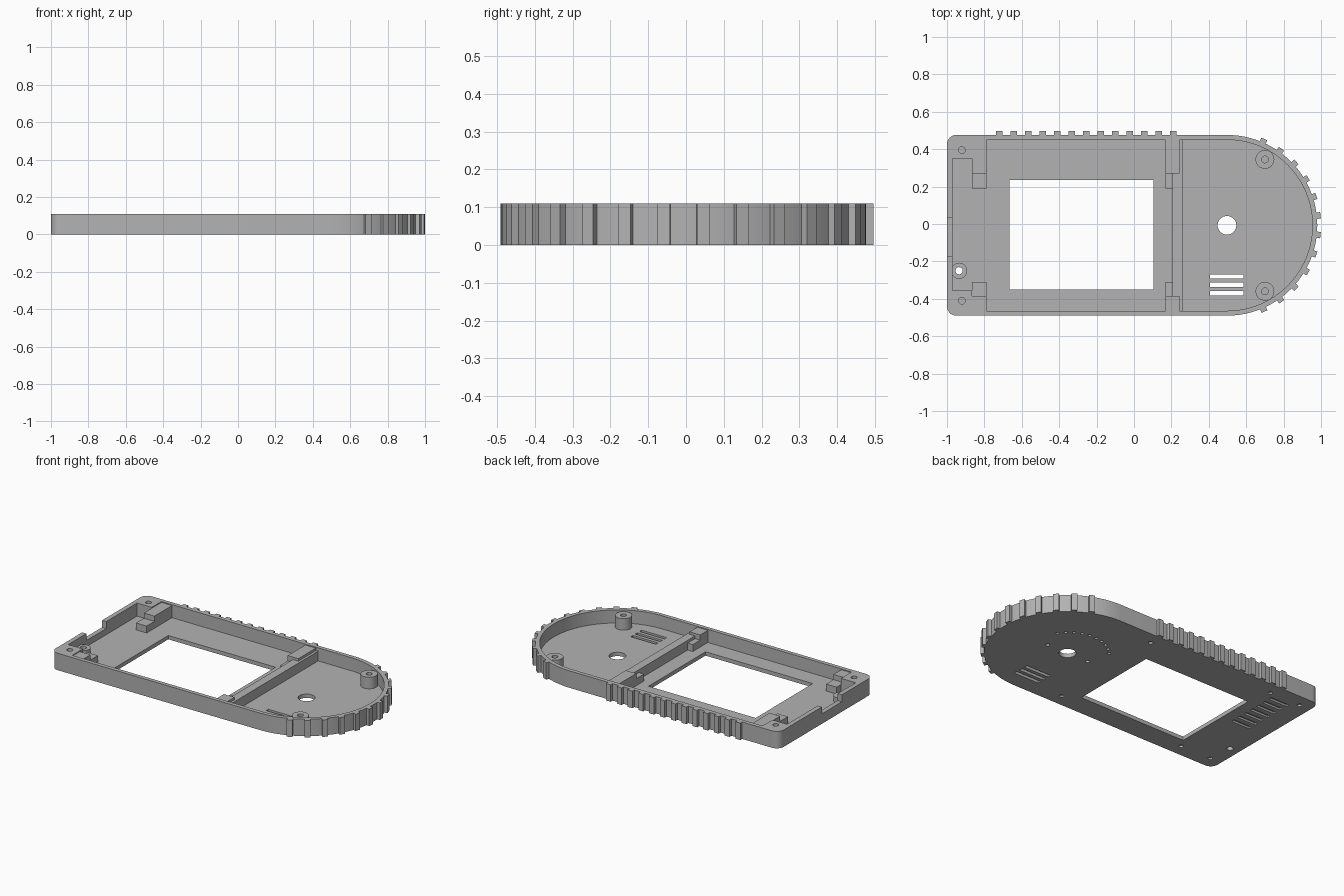
import bpy, bmesh
from math import sin, cos, radians, pi
from mathutils import Matrix, Vector

if "Cube" in bpy.data.objects:
    bpy.data.objects.remove(bpy.data.objects["Cube"], do_unlink=True)

grey = bpy.data.materials.new("Plain grey plastic")
grey.use_nodes = True
colour = (0.45, 0.45, 0.45, 1)
grey.diffuse_color = colour
grey.node_tree.nodes["Principled BSDF"].inputs["Base Color"].default_value = colour

HEIGHT, FLOOR = 0.11, 0.025
NOSE = Vector((0.497, -0.007))      # centre of the round end
RADIUS, WALL = 0.483, 0.026


def prism(bm, points, z0, z1):
    """Extrude a counter-clockwise outline from z0 to z1."""
    face = bm.faces.new([bm.verts.new((p[0], p[1], z0)) for p in points])
    face.normal_flip()
    top = bmesh.ops.extrude_face_region(bm, geom=[face])["geom"]
    verts = [v for v in top if isinstance(v, bmesh.types.BMVert)]
    bmesh.ops.translate(bm, verts=verts, vec=(0, 0, z1 - z0))
    bmesh.ops.recalc_face_normals(bm, faces=bm.faces[:])


def box(bm, x0, x1, y0, y1, z0, z1):
    prism(bm, [(x0, y0), (x1, y0), (x1, y1), (x0, y1)], z0, z1)


def arc(cx, cy, r, start, end, steps):
    angles = [radians(start + (end - start) * i / steps) for i in range(steps + 1)]
    return [(cx + r * cos(a), cy + r * sin(a)) for a in angles]


def rod(bm, x, y, r, z0, z1, sides=32):
    prism(bm, arc(x, y, r, 0, 360, sides)[:-1], z0, z1)


def make(name, bm):
    mesh = bpy.data.meshes.new(name)
    bm.to_mesh(mesh)
    bm.free()
    obj = bpy.data.objects.new(name, mesh)
    bpy.context.collection.objects.link(obj)
    mesh.materials.append(grey)
    return obj


def cut(obj, *cutters):
    for cutter in cutters:
        mod = obj.modifiers.new("cut", "BOOLEAN")
        mod.operation, mod.solver, mod.object = "DIFFERENCE", "EXACT", cutter
    bpy.context.view_layer.update()
    graph = bpy.context.evaluated_depsgraph_get()
    mesh = bpy.data.meshes.new_from_object(obj.evaluated_get(graph))
    obj.modifiers.clear()
    obj.data = mesh


def smooth(obj):
    bpy.ops.object.select_all(action="DESELECT")
    obj.select_set(True)
    bpy.context.view_layer.objects.active = obj
    bpy.ops.object.shade_smooth_by_angle(angle=radians(25))


low, high = NOSE.y - RADIUS, NOSE.y + RADIUS
in_low, in_high = low + WALL, high - WALL

# Outer body with a round nose and small rounded rear corners
bm = bmesh.new()
corner = 0.05
outline = arc(*NOSE, RADIUS, -90, 90, 48)
outline += arc(-1 + corner, high - corner, corner, 90, 180, 8)
outline += arc(-1 + corner, low + corner, corner, 180, 270, 8)
prism(bm, outline, 0, HEIGHT)
tray = make("tray_shell", bm)

# Inner cavity, stepped around the solid rear corners
bm = bmesh.new()
cavity = arc(*NOSE, RADIUS - WALL, -90, 90, 48)
cavity += [(-0.865, in_high), (-0.865, 0.35), (-0.97, 0.35),
           (-0.97, -0.355), (-0.865, -0.355), (-0.865, in_low)]
prism(bm, cavity, FLOOR, 0.2)
cavity_cutter = make("cavity_cutter", bm)

# Screen window, rear cable notch, vents and through holes
bm = bmesh.new()
box(bm, -0.665, 0.105, -0.35, 0.235, -0.1, 0.06)
box(bm, -1.1, -0.96, -0.17, 0.035, 0.065, 0.2)
for i in range(3):
    y = -0.28 - 0.045 * i
    box(bm, 0.405, 0.585, y - 0.011, y + 0.011, -0.1, 0.06)
rod(bm, NOSE.x, NOSE.y, 0.05, -0.1, 0.06)
rod(bm, -0.935, -0.25, 0.019, -0.1, 0.2)
for y in (0.395, -0.41):
    rod(bm, -0.92, y, 0.018, 0.04, 0.2)
for y in (0.345, -0.36):
    rod(bm, 0.7, y, 0.018, 0.04, 0.2)
opening_cutter = make("opening_cutter", bm)

# Shallow recesses in the underside: slots, screw pockets and an arc of dots
bm = bmesh.new()
for i in range(7):
    y = 0.01 + 0.056 * i
    box(bm, -0.87, -0.74, y - 0.011, y + 0.011, -0.1, 0.012)
for x in (-0.92, -0.7, 0.205):
    for y in (0.395, -0.41):
        rod(bm, x, y, 0.014, -0.1, 0.012, 16)
for side in (-1, 1):
    rod(bm, NOSE.x + side * 0.15, NOSE.y, 0.012, -0.1, 0.012, 16)
for x, y in arc(*NOSE, 0.24, 36, 140, 9):
    rod(bm, x, y, 0.01, -0.1, 0.012, 16)
recess_cutter = make("recess_cutter", bm)

cut(tray, cavity_cutter, opening_cutter, recess_cutter)
smooth(tray)

# Screw posts
for name, x, y, r, top in (("left_screw_post", 0.7, 0.345, 0.05, 0.1),
                           ("right_screw_post", 0.7, -0.36, 0.05, 0.1),
                           ("rear_screw_post", -0.935, -0.25, 0.043, 0.06)):
    bm = bmesh.new()
    rod(bm, x, y, r, FLOOR - 0.002, top)
    post = make(name, bm)
    cut(post, opening_cutter)
    smooth(post)

for cutter in (cavity_cutter, opening_cutter, recess_cutter):
    bpy.data.objects.remove(cutter, do_unlink=True)

# Cross rib
bm = bmesh.new()
box(bm, 0.205, 0.26, in_low - 0.005, in_high + 0.005, FLOOR - 0.002, 0.088)
make("cross_rib", bm)

# Stepped board supports: tall against the wall, a lower ledge inside
for name, x in (("rear", -0.865), ("middle", 0.168)):
    for side, wall, step, end in (("left", in_high + 0.005, 0.27, 0.19),
                                  ("right", in_low - 0.005, -0.385, -0.31)):
        bm = bmesh.new()
        for a, b, top in ((wall, step, 0.104), (step, end, 0.07)):
            box(bm, x, x + 0.076, min(a, b), max(a, b), FLOOR - 0.002, top)
        make(f"{name}_{side}_support", bm)

# Grip teeth along the left side
bm = bmesh.new()
for i in range(13):
    x = -0.72 + 0.0775 * i
    box(bm, x - 0.017, x + 0.017, high - 0.01, high + 0.02, 0, HEIGHT)
make("side_grip_teeth", bm)

# Grip teeth around the nose
bm = bmesh.new()
for i in range(12):
    tooth = bmesh.ops.create_cube(bm, size=1)["verts"]
    bmesh.ops.scale(bm, verts=tooth, vec=(0.03, 0.034, HEIGHT))
    bmesh.ops.translate(bm, verts=tooth, vec=(RADIUS + 0.005, 0, HEIGHT / 2))
    turn = Matrix.Rotation(radians(66.6 - 12.1 * i), 3, "Z")
    bmesh.ops.rotate(bm, verts=tooth, cent=(0, 0, 0), matrix=turn)
    bmesh.ops.translate(bm, verts=tooth, vec=(NOSE.x, NOSE.y, 0))
make("nose_grip_teeth", bm)
